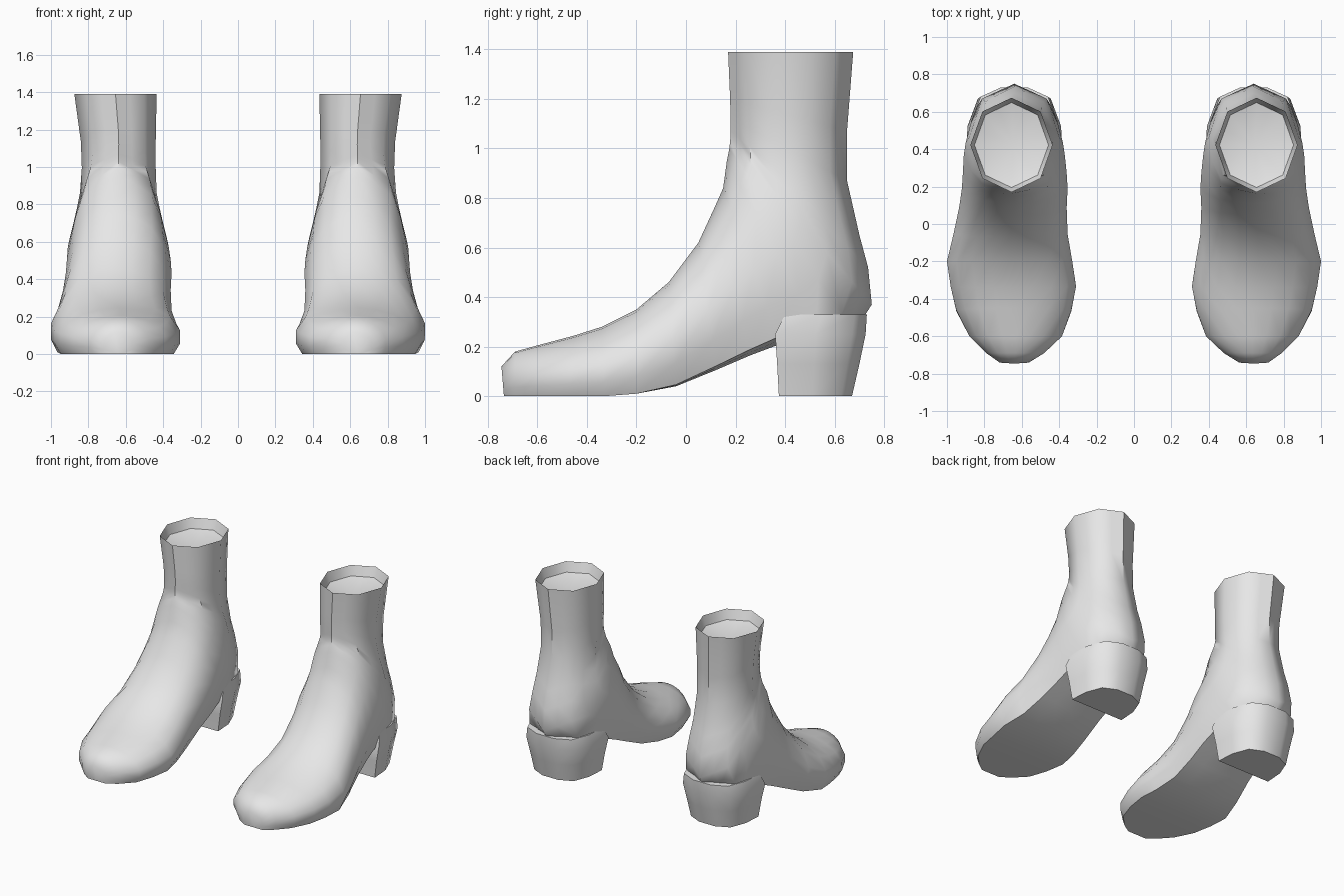
import bpy, bmesh, math

cube = bpy.data.objects.get("Cube")
if cube:
    bpy.data.objects.remove(cube)

# One plain grey for everything
grey = bpy.data.materials.new("light_grey")
grey.use_nodes = True
grey.diffuse_color = (0.8, 0.8, 0.8, 1)
grey.node_tree.nodes["Principled BSDF"].inputs["Base Color"].default_value = (0.8, 0.8, 0.8, 1)

# Half cross-sections as (position from sole to top, half width)
FOOT = [(0, 0), (0, .5), (0, .9), (.2, 1), (.45, 1), (.7, .85), (.87, .6), (.97, .3), (1, 0)]
corners = [((1 - math.cos(i * math.pi / 4)) / 2, math.sin(i * math.pi / 4)) for i in range(5)]
SHAFT = []
for p, q in zip(corners, corners[1:]):
    SHAFT += [p, ((p[0] + q[0]) / 2, (p[1] + q[1]) / 2)]
SHAFT.append(corners[-1])

# Boot stations, toe to cuff: sole/back y, z; top/front y, z; inner x, outer x; shaft blend
STATIONS = [
    (-.735, 0, -.745, .12, .56, .72, 0),
    (-.69, 0, -.69, .18, .48, .79, 0),
    (-.6, 0, -.6, .205, .385, .88, 0),
    (-.47, 0, -.45, .245, .335, .95, 0),
    (-.33, 0, -.34, .28, .31, .98, 0),
    (-.2, .01, -.2, .35, .33, 1, 0),
    (-.04, .04, -.07, .46, .355, .965, .1),
    (.12, .105, .05, .62, .36, .935, .2),
    (.26, .165, .11, .75, .355, .92, .25),
    (.38, .21, .15, .84, .36, .915, .3),
    (.55, .23, .165, .95, .37, .91, .45),
    (.68, .26, .175, 1, .38, .9, .7),
    (.75, .37, .178, 1.03, .4, .88, .95),
    (.735, .52, .18, 1.05, .42, .86, 1),
    (.7, .65, .18, 1.07, .435, .845, 1),
    (.65, .87, .18, 1.12, .44, .835, 1),
    (.65, 1.07, .178, 1.2, .44, .84, 1),
    (.675, 1.39, .17, 1.39, .435, .875, 1),
]


def boot_ring(by, bz, ty, tz, xi, xo, k):
    half = [(a[0] + (b[0] - a[0]) * k, a[1] + (b[1] - a[1]) * k) for a, b in zip(FOOT, SHAFT)]
    loop = half + [(s, -w) for s, w in half[-2:0:-1]]
    mid, hw = (xi + xo) / 2, (xo - xi) / 2
    return [(mid + w * hw, by + (ty - by) * s, bz + (tz - bz) * s) for s, w in loop]


def loft(name, rings, side, end=None):
    """Skin rings into a closed smooth-shaded shell; end is an optional pole."""
    bm = bmesh.new()
    vs = [[bm.verts.new((x * side, y, z)) for x, y, z in r] for r in rings]
    n = len(vs[0])
    for a, b in zip(vs, vs[1:]):
        for i in range(n):
            j = (i + 1) % n
            bm.faces.new((a[i], a[j], b[j], b[i]))
    bm.faces.new(vs[0])
    if end:
        pole = bm.verts.new((end[0] * side, end[1], end[2]))
        for i in range(n):
            bm.faces.new((vs[-1][i], vs[-1][(i + 1) % n], pole))
    else:
        bm.faces.new(vs[-1])
    bmesh.ops.recalc_face_normals(bm, faces=bm.faces)
    me = bpy.data.meshes.new(name)
    bm.to_mesh(me)
    bm.free()
    me.materials.append(grey)
    ob = bpy.data.objects.new(name, me)
    bpy.context.collection.objects.link(ob)
    bpy.ops.object.select_all(action="DESELECT")
    ob.select_set(True)
    bpy.context.view_layer.objects.active = ob
    bpy.ops.object.shade_smooth_by_angle(angle=math.radians(50))


# Heel block footprint: flat breast, rounded back
HALF_HEEL = [(1, 0), (.96, .45), (.75, .85), (.3, 1)]
HEEL = HALF_HEEL + [(-x, y) for x, y in reversed(HALF_HEEL)]


def heel_ring(z, front, back, hw):
    return [(.64 + x * hw, front + y * (back - front), z) for x, y in HEEL]


rings = [boot_ring(*s) for s in STATIONS]
# Cuff folds inward to a shallow hollow
rings.append([(.655 + (x - .655) * .9, .42 + (y - .42) * .9, z - .07) for x, y, z in rings[-1]])

for side, label in ((1, "left"), (-1, "right")):
    loft(label + "_boot", rings, side, end=(.645, .42, 1.27))
    loft(label + "_heel", [heel_ring(0, .375, .67, .215), heel_ring(.13, .368, .7, .235),
                           heel_ring(.25, .36, .725, .26), heel_ring(.33, .4, .73, .24)], side)
